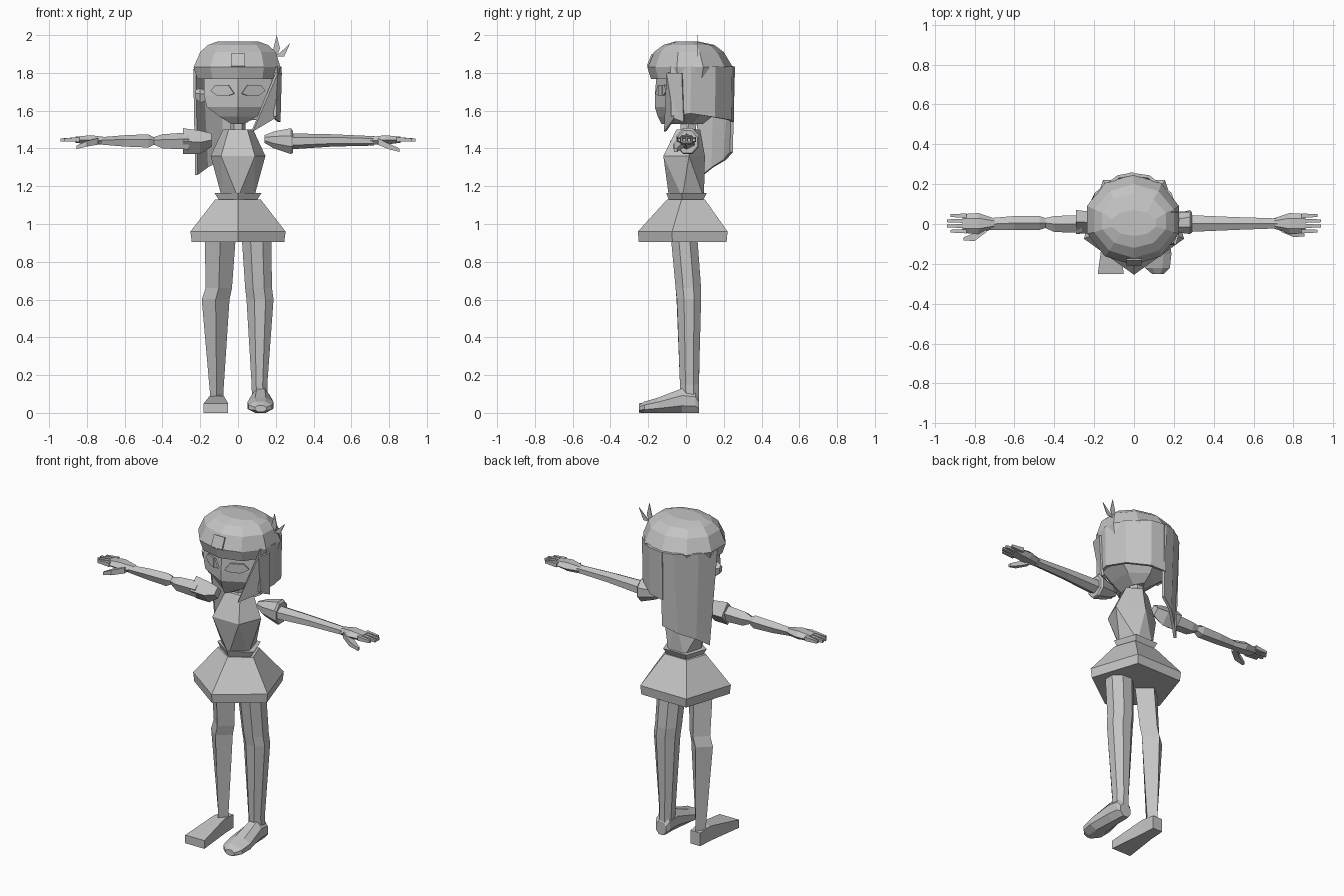
import bpy, bmesh, math

grey = bpy.data.materials.new("plain grey")
grey.diffuse_color = (0.55, 0.55, 0.55, 1)


def make(name, verts, faces, thick=0):
    mesh = bpy.data.meshes.new(name)
    mesh.from_pydata(verts, [], faces)
    bm = bmesh.new()
    bm.from_mesh(mesh)
    bmesh.ops.recalc_face_normals(bm, faces=bm.faces)
    bm.to_mesh(mesh)
    bm.free()
    mesh.materials.append(grey)
    ob = bpy.data.objects.new(name, mesh)
    bpy.context.collection.objects.link(ob)
    if thick:
        mod = ob.modifiers.new("thickness", 'SOLIDIFY')
        mod.thickness = thick
        mod.offset = 0
    return ob


def tube(name, axis, n, rot, rings, zigzag=False):
    """Loft of n-sided rings; each ring is (position, a0, a1, b0, b1), fitted to that box.
    With zigzag the first ring is turned half a step and joined by triangles."""
    verts, faces = [], []
    for k, (t, a0, a1, b0, b1) in enumerate(rings):
        turn = math.pi / n if zigzag and k == 0 else 0
        ang = [math.radians(rot) + turn + 2 * math.pi * i / n for i in range(n)]
        cs, sn = [math.cos(a) for a in ang], [math.sin(a) for a in ang]
        for c, s in zip(cs, sn):
            a = a0 + (a1 - a0) * (c - min(cs)) / (max(cs) - min(cs))
            b = b0 + (b1 - b0) * (s - min(sn)) / (max(sn) - min(sn))
            verts.append({'z': (a, b, t), 'x': (t, a, b), 'y': (a, t, b)}[axis])
    for r in range(len(rings) - 1):
        for i in range(n):
            j = (i + 1) % n
            p, q, u, v = r * n + i, r * n + j, r * n + n + j, r * n + n + i
            faces += [(p, u, v), (p, q, u)] if zigzag and r == 0 else [(p, q, u, v)]
    last = (len(rings) - 1) * n
    faces += [tuple(range(n)), tuple(range(last, last + n))]
    return make(name, verts, faces)


def curtain(name, top, bottom, thick=0.016):
    n = len(top)
    return make(name, top + bottom,
                [(i, i + 1, n + i + 1, n + i) for i in range(n - 1)], thick)


# Five-sided skirt and waistband
tube("skirt", 'z', 5, -90, [(0.905, -.245, .245, -.25, .215), (0.96, -.252, .252, -.255, .22),
                            (1.13, -.12, .12, -.10, .10)])
tube("waistband", 'z', 5, -90, [(1.125, -.10, .10, -.09, .09), (1.165, -.125, .125, -.105, .11)])

# Torso: waist points forward, chest is flat in front
tube("torso", 'z', 5, 90 + 144,
     [(1.14, -.085, .085, -.09, .095), (1.36, -.145, .145, -.12, .10), (1.50, -.08, .08, -.05, .075)],
     zigzag=True)
tube("neck", 'z', 6, 0, [(1.48, -.04, .04, -.03, .05), (1.58, -.04, .04, -.03, .06)])

# Head with V-shaped face
tube("head", 'z', 6, -90, [(1.53, -.035, .035, -.13, .09), (1.57, -.10, .10, -.15, .14),
                           (1.62, -.165, .165, -.165, .17),
                           (1.68, -.18, .18, -.165, .19), (1.80, -.18, .18, -.155, .19)])
tube("ear", 'x', 5, 90, [(-.225, -.03, .0, 1.665, 1.71), (-.20, -.05, .01, 1.64, 1.72),
                         (-.16, -.04, .0, 1.66, 1.70)])
for s, side in ((-1, "left"), (1, "right")):
    outline = [(.02, 1.69), (.05, 1.68), (.11, 1.68), (.145, 1.705), (.12, 1.735), (.05, 1.735)]
    make(side + "_eye", [(s * x, -.169 + .47 * x, z) for x, z in outline],
         [tuple(range(6))], .008)
    iris = [(.06, 1.68), (.105, 1.68), (.105, 1.735), (.06, 1.735)]
    make(side + "_iris", [(s * x, -.174 + .47 * x, z) for x, z in iris], [(0, 1, 2, 3)], .006)

# Hair cap, bob on one side, long sheet on the other
tube("hair_cap", 'z', 10, -90,
     [(1.768, -.215, .21, -.185, .225), (1.83, -.235, .225, -.205, .248), (1.91, -.20, .20, -.17, .20),
      (1.948, -.16, .16, -.12, .15), (1.965, -.11, .11, -.06, .07)])
plan = [(.20, -.08), (.222, .025), (.182, .152), (.075, .237), (-.02, .25)]
curtain("side_hair", [(x, y, 1.835) for x, y in plan],
        [(x * .98, y * .98, z) for (x, y), z in zip(plan, (1.57, 1.585, 1.565, 1.55, 1.54))])
curtain("long_back_hair",
        [(.0, .252, 1.835), (-.08, .237, 1.835), (-.19, .152, 1.835), (-.23, .03, 1.82)],
        [(-.01, .24, 1.38), (-.09, .205, 1.34), (-.165, .14, 1.30), (-.22, .09, 1.26)])
make("front_lock",
     [(.205, -.10, 1.80), (.225, -.02, 1.80), (.218, -.01, 1.54), (.19, -.06, 1.56), (.075, -.11, 1.49)],
     [(0, 1, 2, 3), (0, 3, 4)], .015)
make("hair_clip", [(-.037, -.204, 1.835), (.037, -.204, 1.835), (.037, -.177, 1.90), (-.037, -.177, 1.90)],
     [(0, 1, 2, 3)], .009)
make("ribbon", [(.205, .06, 1.88), (.185, .06, 1.92), (.205, .06, 2.0), (.222, .06, 1.93),
                (.20, .06, 1.885), (.276, .06, 1.957), (.245, .06, 1.888)],
     [(0, 3, 2, 1), (4, 6, 5)], .004)

# Right arm: rounded sleeve and six-sided arm
tube("right_sleeve", 'x', 8, 22.5,
     [(.14, -.02, .02, 1.43, 1.47), (.19, -.04, .045, 1.40, 1.49), (.28, -.05, .07, 1.37, 1.507),
      (.29, -.045, .06, 1.375, 1.495)])
tube("right_arm", 'x', 6, 30, [(.27, -.04, .045, 1.395, 1.48), (.50, -.03, .035, 1.41, 1.475),
                               (.72, -.022, .028, 1.415, 1.465)])
# Left arm: angular sleeve, upper arm and forearm
tube("left_sleeve", 'x', 4, 0, [(-.29, -.05, .07, 1.37, 1.507), (-.20, -.045, .06, 1.37, 1.495),
                                (-.14, -.03, .04, 1.41, 1.48)])
tube("left_arm", 'x', 5, 90,
     [(-.72, -.03, .03, 1.42, 1.46), (-.60, -.03, .04, 1.41, 1.47), (-.475, -.03, .04, 1.405, 1.475),
      (-.445, -.02, .03, 1.42, 1.46), (-.40, -.04, .04, 1.40, 1.475), (-.26, -.045, .045, 1.395, 1.485)])

# Hands: palm, four fingers, thumb
for s, side, ty, tz in ((-1, "left", -.075, 1.405), (1, "right", -.055, 1.39)):
    tube(side + "_palm", 'x', 6, 0, [(s * .70, -.022, .028, 1.42, 1.46), (s * .78, -.05, .055, 1.42, 1.47),
                                     (s * .86, -.045, .05, 1.43, 1.462)])
    for i in range(4):
        y = -.036 + i * .026
        tip = .94 - (.02 if i in (0, 3) else 0)
        tube(f"{side}_finger_{i + 1}", 'x', 4, 45, [(s * .84, y - .011, y + .011, 1.435, 1.46),
                                                    (s * tip, y - .007, y + .007, 1.438, 1.453)])
    tube(side + "_thumb", 'x', 4, 45, [(s * .74, -.04, .0, 1.42, 1.455),
                                       (s * .80, ty - .01, ty + .03, tz + .005, tz + .035),
                                       (s * .855, ty - .008, ty + .008, tz - .008, tz + .01)])

# Left leg: diamond section with boxy foot
tube("left_leg", 'z', 4, 0,
     [(.04, -.148, -.078, -.03, .068), (.10, -.148, -.078, -.03, .068), (.60, -.192, -.045, -.05, .078),
      (.66, -.172, -.032, -.055, .078), (.93, -.175, -.012, -.078, .06)])
tube("left_foot", 'y', 4, 45, [(-.25, -.182, -.052, 0, .05), (-.02, -.15, -.075, 0, .09),
                               (.07, -.145, -.08, 0, .08)])
# Right leg: eight-sided with rounded foot
tube("right_leg", 'z', 8, 22.5,
     [(.03, .075, .16, -.025, .068), (.15, .072, .155, -.032, .068), (.60, .045, .188, -.048, .08),
      (.66, .038, .18, -.055, .08), (.93, .02, .176, -.08, .06)])
tube("right_foot", 'y', 8, 22.5,
     [(-.25, .09, .15, .005, .04), (-.22, .055, .18, 0, .06), (-.15, .05, .188, 0, .08),
      (-.02, .07, .17, 0, .13), (.05, .072, .165, 0, .12), (.07, .085, .155, 0, .08)])
